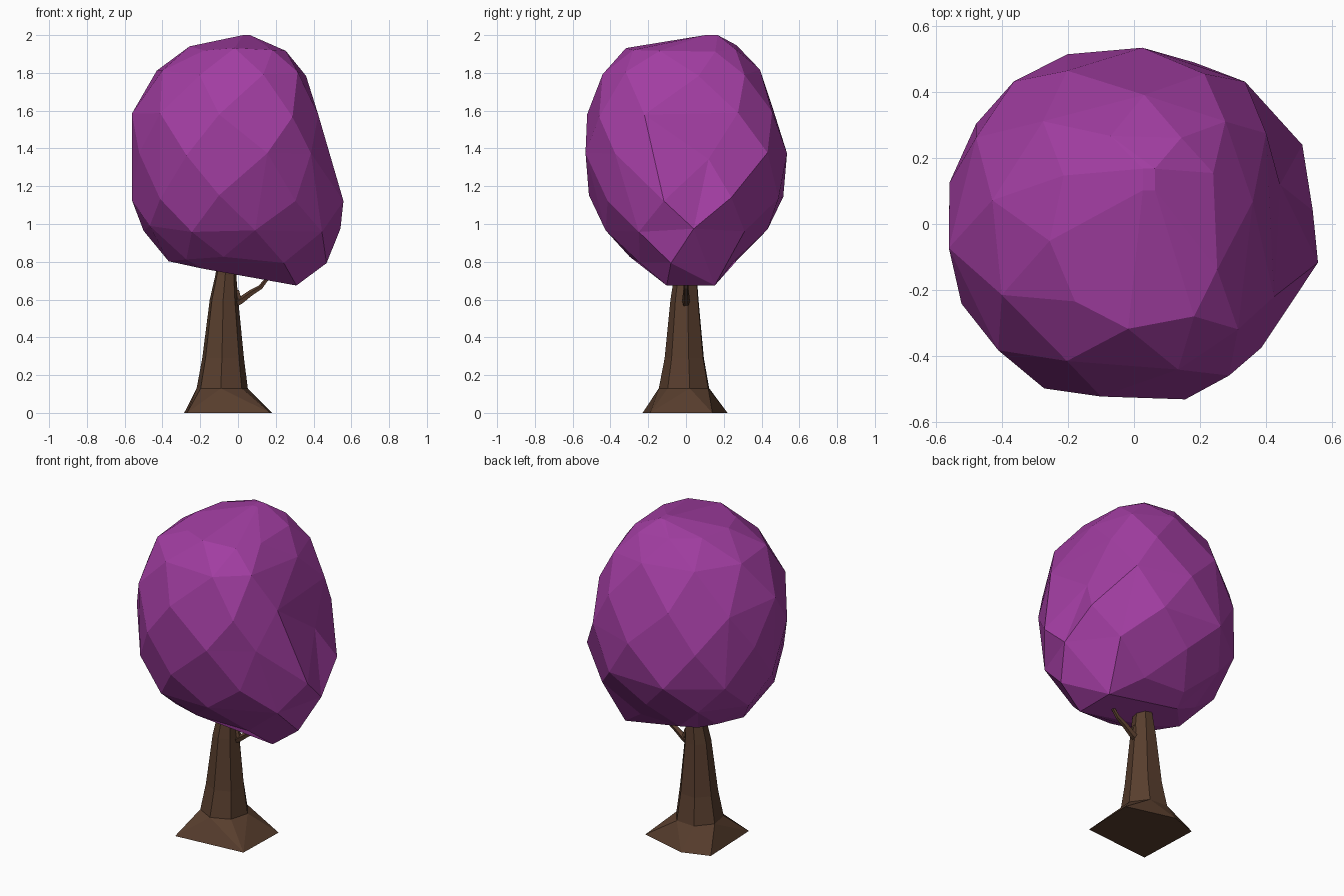
import bpy, bmesh, math, random

random.seed(4)
cube = bpy.data.objects.get("Cube")
if cube:
    bpy.data.objects.remove(cube, do_unlink=True)


def material(name, color):
    mat = bpy.data.materials.new(name)
    mat.use_nodes = True
    mat.diffuse_color = color
    bsdf = mat.node_tree.nodes["Principled BSDF"]
    bsdf.inputs["Base Color"].default_value = color
    bsdf.inputs["Roughness"].default_value = 0.9
    return mat


purple = material("purple_leaves", (0.36, 0.047, 0.36, 1))
brown = material("brown_bark", (0.098, 0.048, 0.027, 1))


def ring(bm, z, x0, x1, y0, y1, sides, phase, wobble=0.0, power=1.0):
    """Loop of points filling the limits at height z; power < 1 squares off the +x half."""
    loop = []
    for i in range(sides):
        a = (i + phase) * math.tau / sides
        c, s = math.cos(a), math.sin(a)
        if c > 0:
            c, s = c ** power, math.copysign(abs(s) ** power, s)
        x = (x0 + x1) / 2 + (x1 - x0) / 2 * c * 1.03
        y = (y0 + y1) / 2 + (y1 - y0) / 2 * s * 1.03
        loop.append(bm.verts.new((x, y, z + random.uniform(-wobble, wobble))))
    return loop


def wrap(bm):
    """Convex skin around all points, dropping the ones left inside."""
    hull = bmesh.ops.convex_hull(bm, input=bm.verts)
    inside = {g for g in hull["geom_interior"] if isinstance(g, bmesh.types.BMVert)}
    bmesh.ops.delete(bm, geom=list(inside), context="VERTS")


def finish(bm, name, mat):
    bmesh.ops.recalc_face_normals(bm, faces=bm.faces)
    mesh = bpy.data.meshes.new(name)
    bm.to_mesh(mesh)
    bm.free()
    mesh.materials.append(mat)
    obj = bpy.data.objects.new(name, mesh)
    bpy.context.collection.objects.link(obj)


# Crown: height, then x limits and y limits of staggered rings
crown_rows = [
    (1.93, -0.25, 0.25, -0.31, 0.27),
    (1.80, -0.43, 0.35, -0.44, 0.38),
    (1.58, -0.55, 0.42, -0.51, 0.47),
    (1.36, -0.56, 0.43, -0.53, 0.52),
    (1.14, -0.55, 0.42, -0.50, 0.52),
    (0.97, -0.50, 0.38, -0.43, 0.42),
    (0.81, -0.36, 0.25, -0.29, 0.27),
]
bm = bmesh.new()
ring(bm, 2.0, 0.02, 0.07, 0.09, 0.18, 4, 0.5)
for i, row in enumerate(crown_rows):
    power = 0.65 if row[0] > 1.2 else 1.0
    ring(bm, *row, 9, 0.5 * ((i + 1) % 2) + 0.15, 0.02, power)
ring(bm, 0.73, -0.25, 0.20, -0.15, 0.20, 4, 0.5)
wrap(bm)

# Pull the low left side of the crown outward into a sagging lobe
for v in bm.verts:
    if v.co.z < 1.22:
        if v.co.x > 0:
            v.co.x *= 1.33 + 13 * max(0, 1.14 - v.co.z) ** 3
        if v.co.z < 0.76:
            v.co.z -= 0.18 * v.co.x
# merge nearly flat neighbours into larger facets
bmesh.ops.dissolve_limit(bm, angle_limit=math.radians(5), verts=bm.verts, edges=bm.edges)
finish(bm, "crown", purple)

# Trunk
trunk_rows = [
    (0.13, -0.22, 0.05, -0.14, 0.13),
    (0.29, -0.19, 0.03, -0.11, 0.10),
    (0.60, -0.15, 0.00, -0.08, 0.07),
    (0.73, -0.12, -0.01, -0.06, 0.06),
    (0.95, -0.09, 0.00, -0.05, 0.05),
]
bm = bmesh.new()
loops = [ring(bm, *row, 7, 0.2) for row in trunk_rows]
for low, high in zip(loops, loops[1:]):
    for i in range(len(low)):
        j = (i + 1) % len(low)
        bm.faces.new((low[i], low[j], high[j], high[i]))
bm.faces.new(loops[0])
bm.faces.new(loops[-1])
finish(bm, "trunk", brown)

# Root flare: uneven five-cornered foot rising to the trunk
bm = bmesh.new()
for x, y in [(-0.27, -0.23), (0.17, -0.19), (0.18, 0.14), (-0.12, 0.22), (-0.285, 0.165)]:
    bm.verts.new((x, y, 0))
ring(bm, *trunk_rows[0], 7, 0.2)
wrap(bm)
bmesh.ops.dissolve_limit(bm, angle_limit=math.radians(3), verts=bm.verts, edges=bm.edges)
finish(bm, "root_flare", brown)


def twig(name, points, thickness):
    """Tapering five-sided limb along a path."""
    bm = bmesh.new()
    loops = []
    for k, (x, z) in enumerate(points):
        px, pz = points[max(k - 1, 0)]
        nx, nz = points[min(k + 1, len(points) - 1)]
        slope = math.atan2(nz - pz, nx - px)
        r = thickness * (1 - 0.15 * k)
        loop = []
        for i in range(5):
            a = i * math.tau / 5
            side = r * math.cos(a)
            loop.append(bm.verts.new((x - side * math.sin(slope), r * math.sin(a),
                                      z + side * math.cos(slope))))
        loops.append(loop)
    for a, b in zip(loops, loops[1:]):
        for i in range(5):
            bm.faces.new((a[i], a[i - 1], b[i - 1], b[i]))
    bm.faces.new(loops[0])
    bm.faces.new(loops[-1])
    finish(bm, name, brown)


# Small forked branch under the lobe
twig("side_branch", [(-0.04, 0.57), (0.01, 0.59), (0.07, 0.635), (0.12, 0.665), (0.17, 0.73)], 0.024)
twig("side_branch_stub", [(0.01, 0.59), (0.00, 0.62), (-0.005, 0.65)], 0.018)
